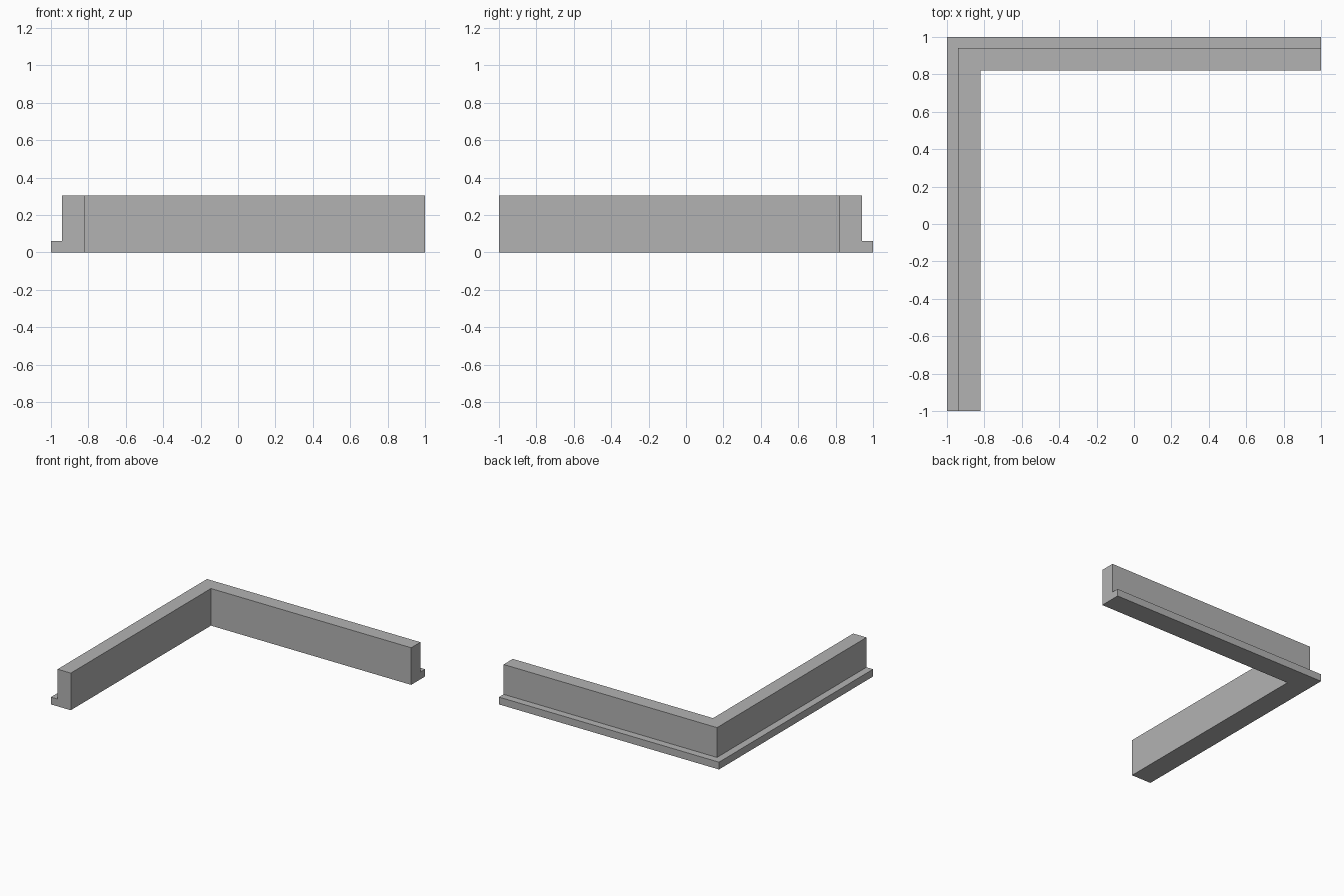
import bpy
import bmesh

cube = bpy.data.objects.get("Cube")
if cube:
    bpy.data.objects.remove(cube, do_unlink=True)

# Single plain grey
grey = bpy.data.materials.new("plain_grey")
grey.use_nodes = True
COLOUR = (0.45, 0.45, 0.45, 1.0)
grey.diffuse_color = COLOUR
bsdf = next(n for n in grey.node_tree.nodes if n.type == "BSDF_PRINCIPLED")
bsdf.inputs["Base Color"].default_value = COLOUR

# Stepped cross-section: (distance in from the outer edge, height)
WIDTH, LIP, LEDGE, HEIGHT = 0.18, 0.06, 0.06, 0.305
profile = [(0, 0), (WIDTH, 0), (WIDTH, HEIGHT), (LIP, HEIGHT), (LIP, LEDGE), (0, LEDGE)]

# Sweep the section along the right and back edges, mitred at the corner
stations = [
    lambda d: (-1 + d, -1),
    lambda d: (-1 + d, 1 - d),
    lambda d: (1, 1 - d),
]
bm = bmesh.new()
rings = [[bm.verts.new((*place(d), z)) for d, z in profile] for place in stations]
count = len(profile)
for a, b in zip(rings, rings[1:]):
    for i in range(count):
        j = (i + 1) % count
        bm.faces.new((a[i], a[j], b[j], b[i]))
bm.faces.new(rings[0])
bm.faces.new(rings[-1])
bmesh.ops.recalc_face_normals(bm, faces=bm.faces)

mesh = bpy.data.meshes.new("corner_moulding")
bm.to_mesh(mesh)
bm.free()
mesh.materials.append(grey)
moulding = bpy.data.objects.new("corner_moulding", mesh)
bpy.context.collection.objects.link(moulding)
